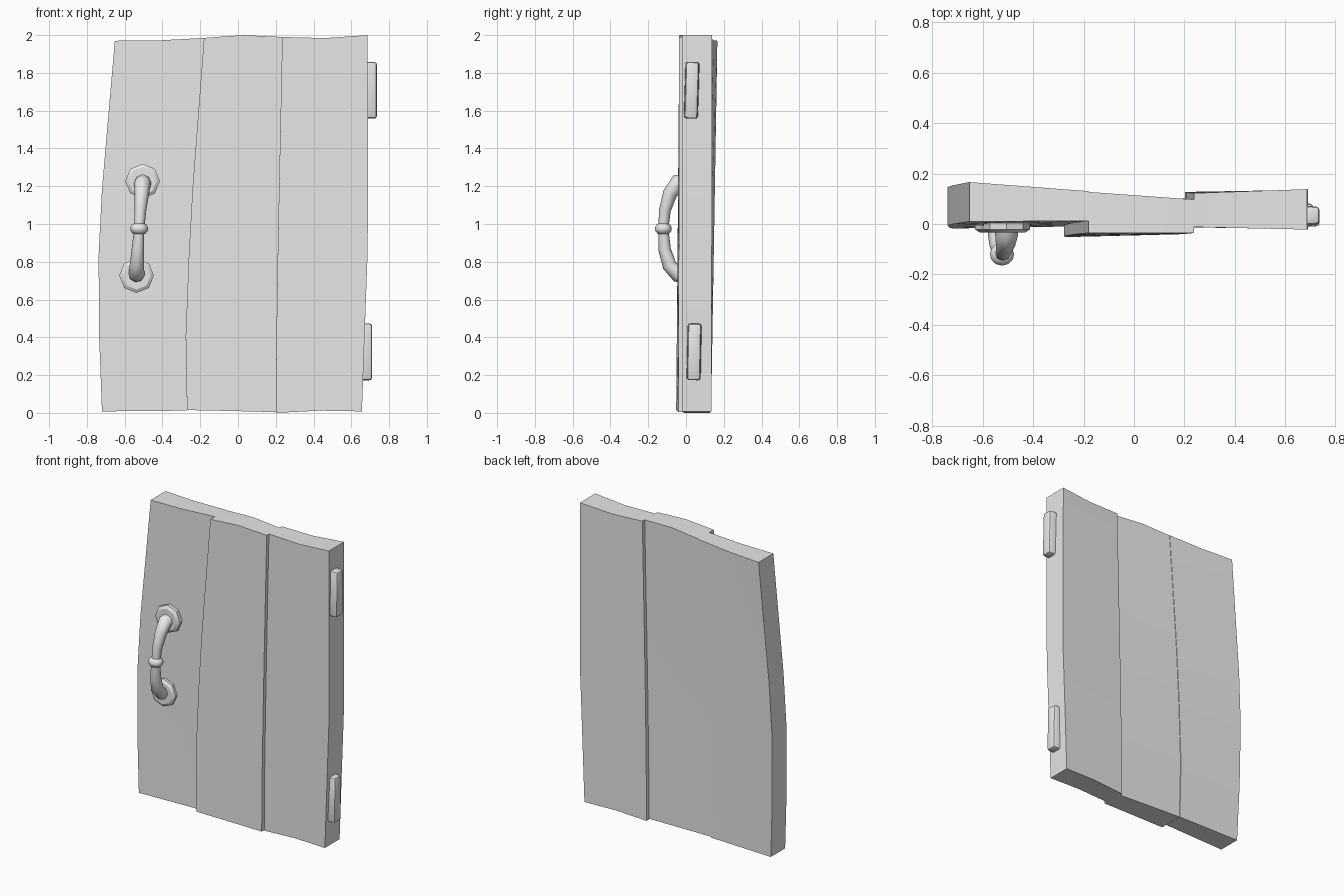
import bpy, bmesh, math
from mathutils import Matrix, Vector

old = bpy.data.objects.get("Cube")
if old:
    bpy.data.objects.remove(old, do_unlink=True)

grey = bpy.data.materials.new("plain grey")
grey.use_nodes = True
grey.diffuse_color = (0.8, 0.8, 0.8, 1)
grey.node_tree.nodes["Principled BSDF"].inputs["Base Color"].default_value = (0.8, 0.8, 0.8, 1)


def finish(obj, angle=30):
    obj.data.materials.clear()
    obj.data.materials.append(grey)
    bpy.ops.object.select_all(action='DESELECT')
    obj.select_set(True)
    bpy.context.view_layer.objects.active = obj
    bpy.ops.object.shade_smooth_by_angle(angle=math.radians(angle))
    return obj


def from_bmesh(name, bm):
    bmesh.ops.recalc_face_normals(bm, faces=bm.faces[:])
    mesh = bpy.data.meshes.new(name)
    bm.to_mesh(mesh)
    bm.free()
    obj = bpy.data.objects.new(name, mesh)
    bpy.context.collection.objects.link(obj)
    return finish(obj)


# Warped plank seams, as x at each height
heights = [0, 0.2, 0.42, 0.6, 1]
seams = [
    [-0.72, -0.735, -0.738, -0.72, -0.652],
    [-0.27, -0.277, -0.26, -0.24, -0.18],
    [0.203, 0.206, 0.213, 0.22, 0.237],
    [0.656, 0.67, 0.686, 0.689, 0.686],
]


def plank(name, left, right, bottom, top, low, high):
    """bottom/top: z at left, middle, right; low/high: front and back y at left, right."""
    bm = bmesh.new()
    rings = []
    for i, t in enumerate(heights):
        ring = []
        for side, order in ((0, (0, 1, 2)), (1, (2, 1, 0))):
            for k in order:
                f = k / 2
                x = left[i] + (right[i] - left[i]) * f
                y_low = low[side][0] * (1 - f) + low[side][1] * f
                y_high = high[side][0] * (1 - f) + high[side][1] * f
                z = bottom[k] * (1 - t) + top[k] * t
                ring.append(bm.verts.new((x, y_low + (y_high - y_low) * t, z)))
        rings.append(ring)
    for a, b in zip(rings, rings[1:]):
        for j in range(6):
            n = (j + 1) % 6
            bm.faces.new((a[j], a[n], b[n], b[j]))
    for r in (rings[0], rings[-1]):
        bm.faces.new((r[0], r[1], r[4], r[5]))
        bm.faces.new((r[1], r[2], r[3], r[4]))
    return from_bmesh(name, bm)


plank("handle_plank", seams[0], seams[1], (0.008, 0.01, 0.012), (1.97, 1.972, 1.985),
      ((-0.018, -0.01), (0.133, 0.12)), ((0.01, 0.012), (0.166, 0.13)))
plank("middle_plank", seams[1], seams[2], (0.015, 0.01, 0.004), (1.985, 2.0, 1.99),
      ((-0.052, -0.04), (0.115, 0.1)), ((-0.035, -0.036), (0.127, 0.097)))
plank("hinge_plank", seams[2], seams[3], (0, 0.012, 0.008), (1.99, 1.984, 2.0),
      ((-0.013, -0.02), (0.127, 0.135)), ((-0.012, -0.022), (0.122, 0.138)))


# Hinges: tapered blocks with softened edges
def hinge(name, x, y, z, lean):
    bm = bmesh.new()
    bmesh.ops.create_cube(bm, size=1)
    for v in bm.verts:
        taper = 0.86 if v.co.x > 0 else 1
        v.co = Vector((v.co.x * 0.09, v.co.y * 0.08 * taper, v.co.z * 0.3))
    bmesh.ops.bevel(bm, geom=bm.edges[:], offset=0.014, segments=2, profile=0.5, affect='EDGES')
    bm.transform(Matrix.Translation((x, y, z)) @ Matrix.Rotation(lean, 4, 'X'))
    return from_bmesh(name, bm)


hinge("upper_hinge", 0.69, 0.03, 1.708, -0.03)
hinge("lower_hinge", 0.665, 0.043, 0.323, -0.02)


# Octagonal mounting plates with a raised inner step
def rosette(name, x, z, turn):
    bm = bmesh.new()
    profile = [(0.092, 0.02), (0.092, -0.022), (0.074, -0.034)]
    rings = []
    for r, y in profile:
        rings.append([bm.verts.new((x + r * math.cos(turn + k * math.tau / 8), y,
                                    z + r * math.sin(turn + k * math.tau / 8)))
                      for k in range(8)])
    for a, b in zip(rings, rings[1:]):
        for k in range(8):
            n = (k + 1) % 8
            bm.faces.new((a[k], a[n], b[n], b[k]))
    bm.faces.new(rings[0])
    bm.faces.new(rings[-1])
    return from_bmesh(name, bm)


rosette("upper_handle_plate", -0.505, 1.227, math.pi / 2)
rosette("lower_handle_plate", -0.537, 0.727, math.pi / 2)

# Bowed handle, thicker towards its ends
path = [(-0.504, 0, 1.222, 0.045), (-0.505, -0.045, 1.217, 0.045), (-0.509, -0.085, 1.16, 0.038),
        (-0.517, -0.112, 1.07, 0.031), (-0.523, -0.12, 0.975, 0.027), (-0.53, -0.113, 0.865, 0.033),
        (-0.535, -0.088, 0.782, 0.038), (-0.537, -0.045, 0.733, 0.042), (-0.537, 0, 0.73, 0.042)]
curve = bpy.data.curves.new("handle_path", 'CURVE')
curve.dimensions = '3D'
curve.bevel_depth = 1
curve.bevel_resolution = 2
curve.use_fill_caps = True
spline = curve.splines.new('POLY')
spline.points.add(len(path) - 1)
for p, (x, y, z, r) in zip(spline.points, path):
    p.co = (x, y, z, 1)
    p.radius = r
helper = bpy.data.objects.new("handle_path", curve)
bpy.context.collection.objects.link(helper)
mesh = bpy.data.meshes.new_from_object(helper.evaluated_get(bpy.context.evaluated_depsgraph_get()))
bpy.data.objects.remove(helper, do_unlink=True)
handle = bpy.data.objects.new("handle", mesh)
bpy.context.collection.objects.link(handle)
finish(handle, 50)

# Collar around the middle of the handle
bpy.ops.mesh.primitive_uv_sphere_add(segments=12, ring_count=8, radius=1, location=(-0.523, -0.12, 0.975))
collar = bpy.context.object
collar.name = "handle_collar"
collar.scale = (0.048, 0.045, 0.035)
finish(collar, 60)
